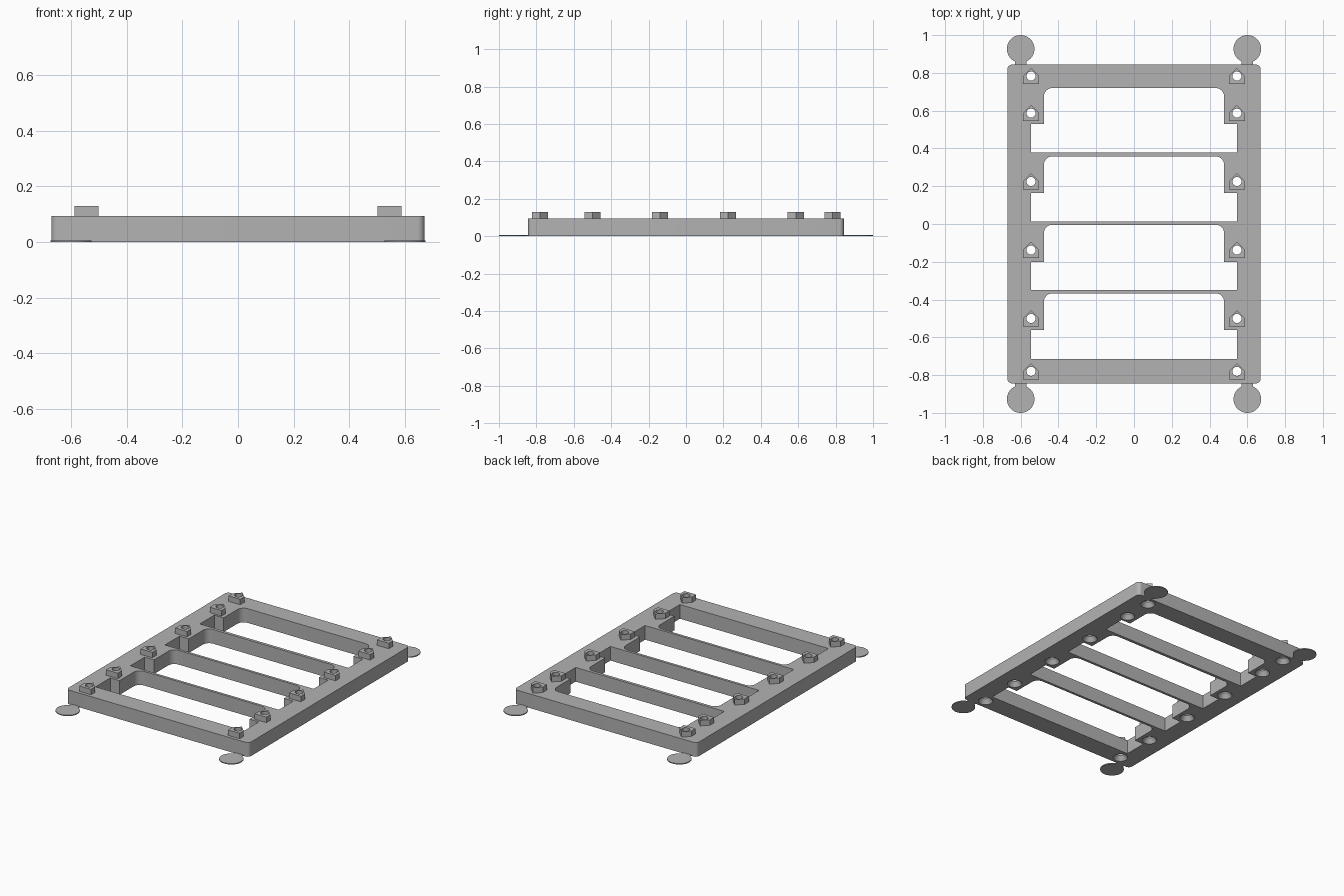
import bpy
import bmesh
from math import cos, sin, pi, radians

old = bpy.data.objects.get("Cube")
if old:
    bpy.data.objects.remove(old, do_unlink=True)

grey = bpy.data.materials.new("plain grey")
grey.use_nodes = True
grey.diffuse_color = (0.45, 0.45, 0.45, 1)
grey.node_tree.nodes["Principled BSDF"].inputs["Base Color"].default_value = (0.45, 0.45, 0.45, 1)

HEIGHT = 0.094
BOSS_TOP = 0.13
POST_X = 0.545


def arc(cx, cy, r, start, end, steps=8):
    angles = [radians(start + (end - start) * i / steps) for i in range(steps + 1)]
    return [(cx + r * cos(a), cy + r * sin(a)) for a in angles]


def circle(cx, cy, r, steps=32):
    return arc(cx, cy, r, 0, 360, steps)[:-1]


def loft(name, *rings):
    """Solid through (outline, z) rings that share a point count."""
    bm = bmesh.new()
    loops = [[bm.verts.new((x, y, z)) for x, y in pts] for pts, z in rings]
    for low, high in zip(loops, loops[1:]):
        n = len(low)
        for i in range(n):
            j = (i + 1) % n
            bm.faces.new((low[i], low[j], high[j], high[i]))
    bm.faces.new(loops[0][::-1])
    bm.faces.new(loops[-1])
    bmesh.ops.recalc_face_normals(bm, faces=bm.faces)
    mesh = bpy.data.meshes.new(name)
    bm.to_mesh(mesh)
    bm.free()
    mesh.materials.append(grey)
    obj = bpy.data.objects.new(name, mesh)
    bpy.context.collection.objects.link(obj)
    return obj


def prism(name, pts, z0, z1):
    return loft(name, (pts, z0), (pts, z1))


def cut(obj, cutters):
    """Subtract every cutter and bake the result."""
    for cutter in cutters:
        mod = obj.modifiers.new("cut", 'BOOLEAN')
        mod.operation = 'DIFFERENCE'
        mod.solver = 'EXACT'
        mod.object = cutter
    graph = bpy.context.evaluated_depsgraph_get()
    baked = bpy.data.meshes.new_from_object(obj.evaluated_get(graph))
    obj.modifiers.clear()
    obj.data = baked


def smooth(obj):
    bpy.ops.object.select_all(action='DESELECT')
    obj.select_set(True)
    bpy.context.view_layer.objects.active = obj
    bpy.ops.object.shade_smooth_by_angle(angle=radians(30))


# Frame plate with rounded corners
w, h, r = 0.67, 0.844, 0.025
outline = (arc(w - r, h - r, r, 0, 90) + arc(r - w, h - r, r, 90, 180)
           + arc(r - w, r - h, r, 180, 270) + arc(w - r, r - h, r, 270, 360))
frame = prism("frame", outline, 0, HEIGHT)
parts = [frame]

# Stepped bays: narrow with rounded corners at the back, wide at the front
cutters = []
for top, step, bottom in ((0.72, 0.53, 0.378), (0.358, 0.165, 0.013),
                          (-0.004, -0.2, -0.35), (-0.367, -0.56, -0.714)):
    inner, wide, r = 0.477, POST_X, 0.045
    bay = (arc(inner - r, top - r, r, 0, 90) + arc(r - inner, top - r, r, 90, 180)
           + [(-inner, step), (-wide, step), (-wide, bottom),
              (wide, bottom), (wide, step), (inner, step)])
    cutters.append(prism("bay_cutter", bay, -0.1, 0.2))

# Pointed bosses with countersunk through holes
for side, sx in (("left", 1), ("right", -1)):
    for number, y in enumerate((0.783, 0.587, 0.225, -0.138, -0.5, -0.78), 1):
        x = sx * POST_X
        half = 0.043
        house = [(x - half, y - half), (x + half, y - half), (x + half, y),
                 (x, y + half), (x - half, y)]
        boss = prism(f"{side}_boss_{number}", house, HEIGHT - 0.005, BOSS_TOP)
        hole = loft("hole_cutter", (circle(x, y, 0.052), -0.01),
                    (circle(x, y, 0.024), 0.03), (circle(x, y, 0.024), 0.2))
        cutters.append(hole)
        cut(boss, [hole])
        parts.append(boss)

cut(frame, cutters)

# Thin round corner pads joined by short necks
for side, sx in (("left", 1), ("right", -1)):
    for end, sy in (("back", 1), ("front", -1)):
        x, y = sx * 0.6, sy * 0.927
        parts.append(prism(f"{end}_{side}_pad", circle(x, y, 0.073, 48), 0, 0.006))
        near, far = sy * 0.835, sy * 0.875
        neck = [(x - 0.03, near), (x + 0.03, near), (x + 0.03, far), (x - 0.03, far)]
        parts.append(prism(f"{end}_{side}_neck", neck, 0, 0.0058))

for part in parts:
    smooth(part)
for cutter in cutters:
    bpy.data.objects.remove(cutter, do_unlink=True)
